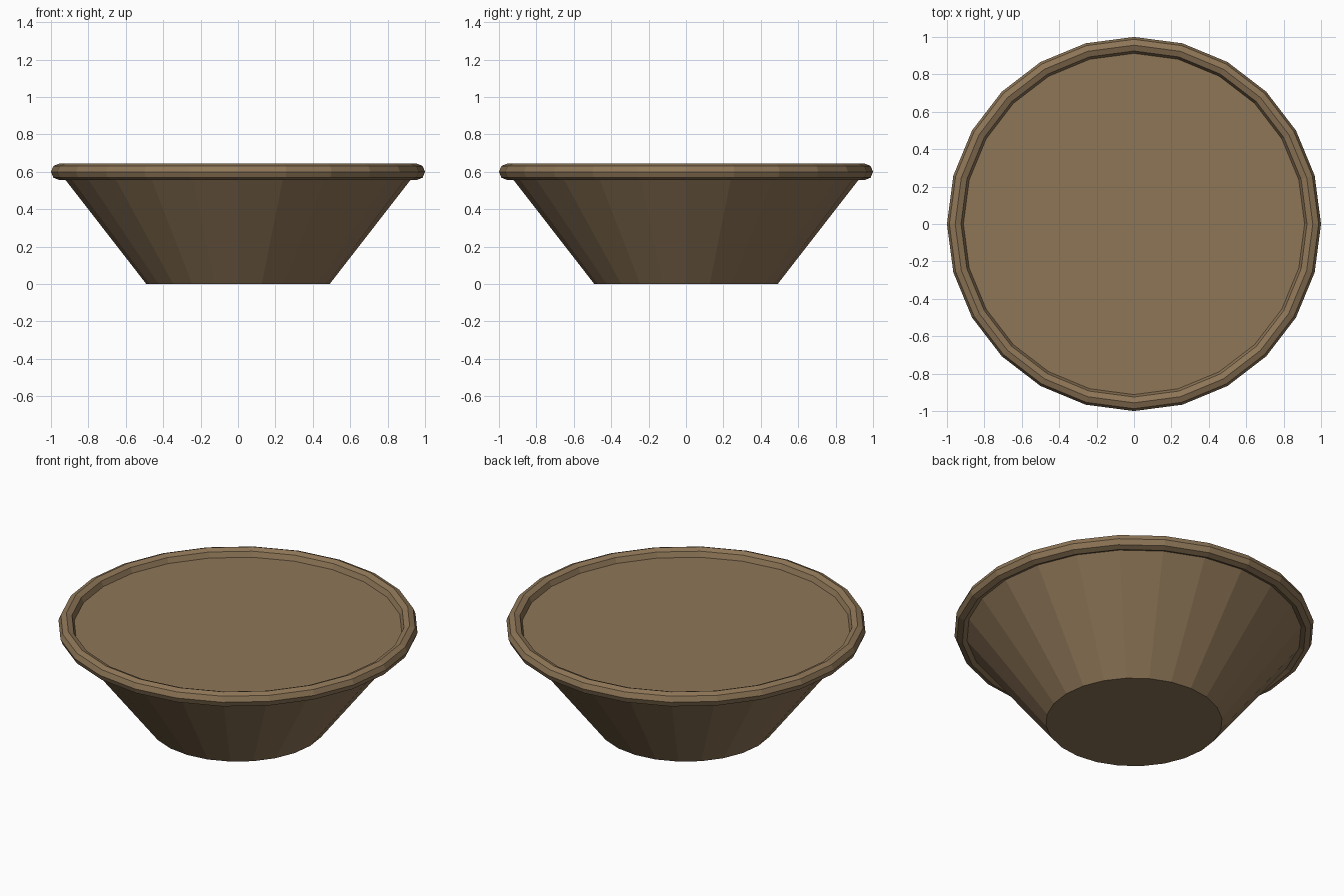
import bpy
import bmesh
from math import cos, sin, tau

cube = bpy.data.objects.get("Cube")
if cube:
    bpy.data.objects.remove(cube, do_unlink=True)

SIDES = 24
RIM_RADIUS, RIM_HEIGHT, RIM_THICK = 0.956, 0.6, 0.044
BASE_RADIUS = 0.49


def make_material(name, rgb):
    mat = bpy.data.materials.new(name)
    mat.use_nodes = True
    color = (*rgb, 1.0)
    mat.diffuse_color = color
    mat.node_tree.nodes["Principled BSDF"].inputs["Base Color"].default_value = color
    return mat


def make_object(name, bm, mat):
    bmesh.ops.recalc_face_normals(bm, faces=bm.faces)
    mesh = bpy.data.meshes.new(name)
    bm.to_mesh(mesh)
    bm.free()
    mesh.materials.append(mat)
    obj = bpy.data.objects.new(name, mesh)
    bpy.context.collection.objects.link(obj)
    return obj


def ring(bm, radius, z):
    angles = [tau * i / SIDES for i in range(SIDES)]
    return [bm.verts.new((radius * cos(a), radius * sin(a), z)) for a in angles]


def bridge(bm, a, b):
    for i in range(SIDES):
        j = (i + 1) % SIDES
        bm.faces.new((a[i], a[j], b[j], b[i]))


brown = make_material("warm brown", (0.27, 0.18, 0.095))

# Tapered bowl body, closed at the base and filled level with the rim centre
bm = bmesh.new()
base, top = ring(bm, BASE_RADIUS, 0), ring(bm, RIM_RADIUS, RIM_HEIGHT)
bridge(bm, base, top)
bm.faces.new(base)
bm.faces.new(top)
make_object("bowl_body", bm, brown)

# Rolled rim with an eight-sided cross-section
bm = bmesh.new()
PROFILE = 8
loops = []
for k in range(PROFILE):
    a = tau * k / PROFILE
    loops.append(ring(bm, RIM_RADIUS + RIM_THICK * cos(a), RIM_HEIGHT + RIM_THICK * sin(a)))
for k in range(PROFILE):
    bridge(bm, loops[k], loops[(k + 1) % PROFILE])
make_object("rim", bm, brown)
